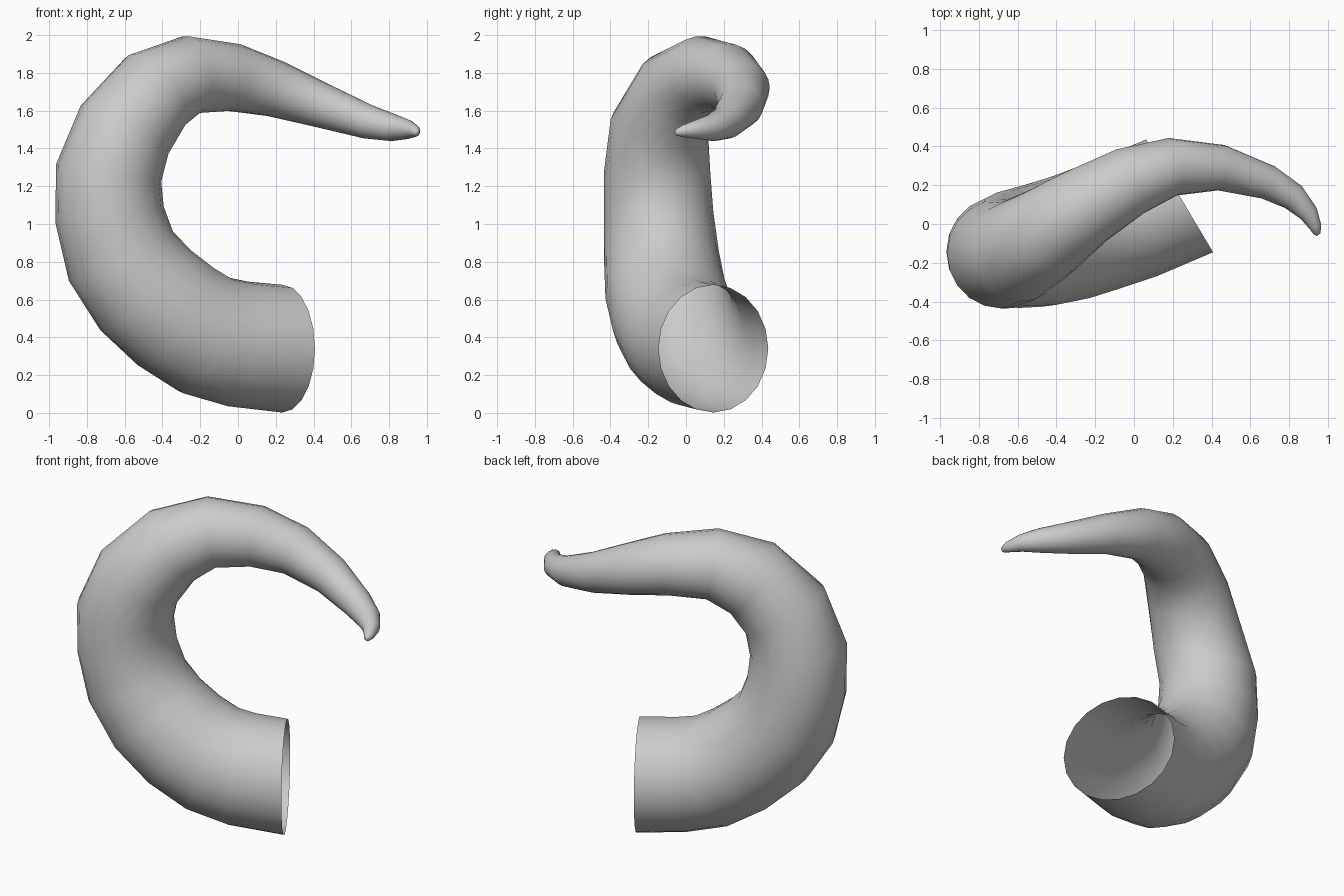
import bpy, bmesh, math
from mathutils import Vector

if "Cube" in bpy.data.objects:
    bpy.data.objects.remove(bpy.data.objects["Cube"])

SIDES = 20

# Horn centre line with radius: x, y, z, r
PATH = [
    (0.235, 0.145, 0.34, 0.338), (0.0, 0.045, 0.365, 0.335),
    (-0.17, -0.015, 0.41, 0.332), (-0.33, -0.07, 0.51, 0.328),
    (-0.49, -0.11, 0.65, 0.32), (-0.62, -0.13, 0.83, 0.305),
    (-0.68, -0.145, 1.05, 0.29), (-0.685, -0.153, 1.27, 0.282),
    (-0.60, -0.14, 1.50, 0.265), (-0.44, -0.04, 1.70, 0.24),
    (-0.25, 0.09, 1.79, 0.208), (-0.02, 0.22, 1.775, 0.18),
    (0.20, 0.295, 1.715, 0.15), (0.45, 0.29, 1.625, 0.118),
    (0.69, 0.215, 1.54, 0.09), (0.82, 0.14, 1.51, 0.072),
    (0.90, 0.055, 1.50, 0.05), (0.935, -0.015, 1.492, 0.032),
    (0.943, -0.05, 1.485, 0.018),
]
TIP = Vector((0.944, -0.062, 1.483))

pts = [Vector(p[:3]) for p in PATH]
start_dir = Vector((-0.86, -0.51, 0)).normalized()

# Sweep rings along the centre line, carrying the frame forward
bm = bmesh.new()
rings = []
tangent, side = start_dir, Vector((0, 0, 1))
for i, p in enumerate(pts):
    if i:
        ahead = pts[i + 1] if i + 1 < len(pts) else TIP
        new = ((ahead - p).normalized() + (p - pts[i - 1]).normalized()).normalized()
        side = tangent.rotation_difference(new) @ side
        tangent = new
    other = tangent.cross(side)
    r = PATH[i][3]
    rings.append([bm.verts.new(p + r * (math.cos(a) * side + math.sin(a) * other))
                  for a in (2 * math.pi * k / SIDES for k in range(SIDES))])

# Skin the wall; the wide end stays open, the tip closes in a fan
for a, b in zip(rings, rings[1:]):
    for k in range(SIDES):
        n = (k + 1) % SIDES
        bm.faces.new((a[k], a[n], b[n], b[k]))
tip = bm.verts.new(TIP)
for k in range(SIDES):
    bm.faces.new((rings[-1][k], rings[-1][(k + 1) % SIDES], tip))
bmesh.ops.recalc_face_normals(bm, faces=bm.faces)
for f in bm.faces:
    f.smooth = True

mesh = bpy.data.meshes.new("horn")
bm.to_mesh(mesh)
bm.free()
horn = bpy.data.objects.new("horn", mesh)
bpy.context.collection.objects.link(horn)
